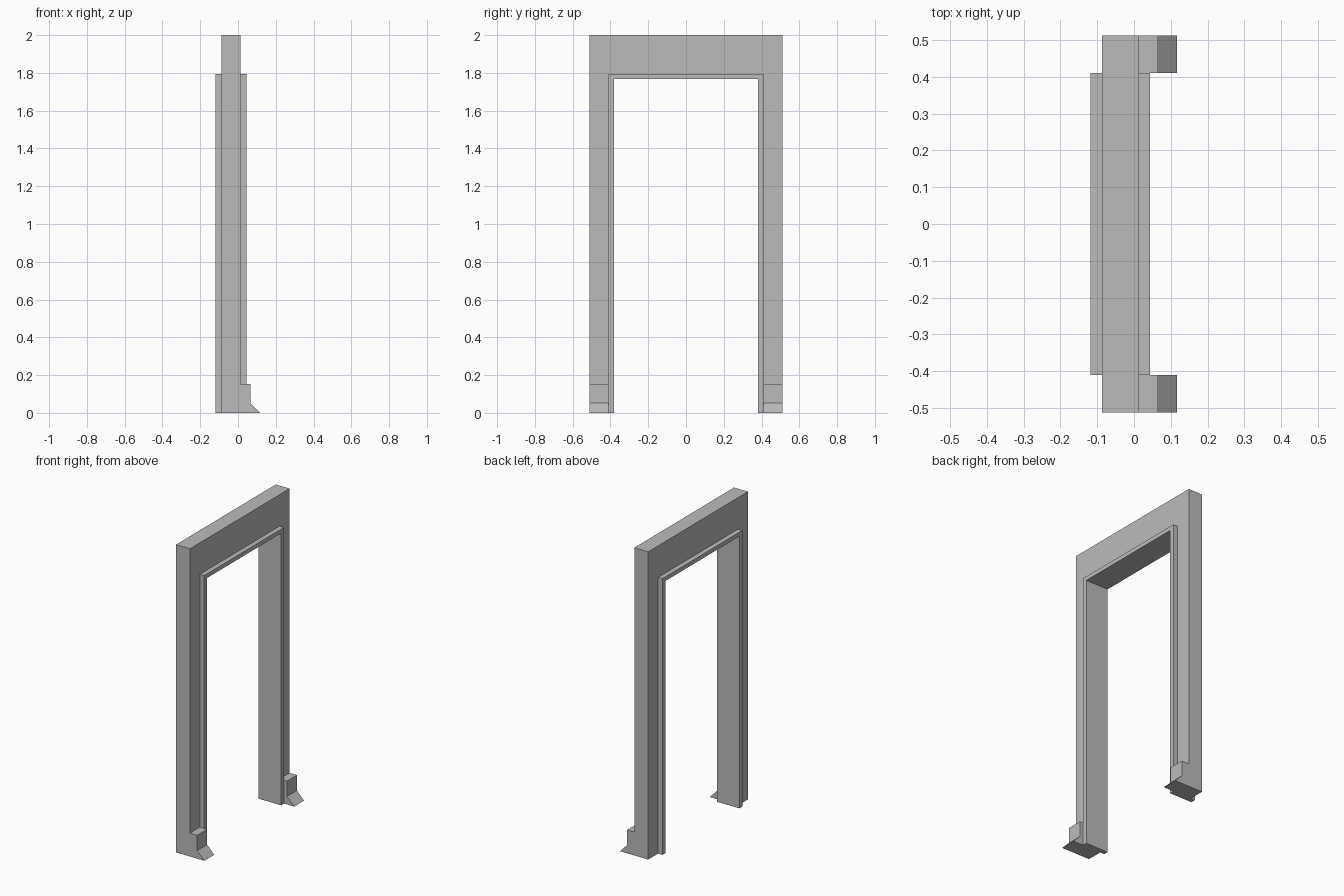
import bpy, bmesh

cube = bpy.data.objects.get("Cube")
if cube:
    bpy.data.objects.remove(cube, do_unlink=True)

grey = bpy.data.materials.new("stone grey")
grey.use_nodes = True
colour = (0.5, 0.5, 0.5, 1)
grey.diffuse_color = colour
grey.node_tree.nodes["Principled BSDF"].inputs["Base Color"].default_value = colour


def extrude(name, points, direction):
    """Extrude a closed outline along a direction into a solid part."""
    bm = bmesh.new()
    face = bm.faces.new([bm.verts.new(p) for p in points])
    result = bmesh.ops.extrude_face_region(bm, geom=[face], use_keep_orig=True)
    moved = [v for v in result["geom"] if isinstance(v, bmesh.types.BMVert)]
    bmesh.ops.translate(bm, verts=moved, vec=direction)
    bmesh.ops.recalc_face_normals(bm, faces=bm.faces)
    mesh = bpy.data.meshes.new(name)
    bm.to_mesh(mesh)
    bm.free()
    mesh.materials.append(grey)
    obj = bpy.data.objects.new(name, mesh)
    bpy.context.collection.objects.link(obj)
    return obj


def arch(name, x0, x1, outer, inner, top, under):
    """Square arch: two posts joined by a lintel."""
    outline = [(-outer, 0), (-outer, top), (outer, top), (outer, 0),
               (inner, 0), (inner, under), (-inner, under), (-inner, 0)]
    return extrude(name, [(x0, y, z) for y, z in outline], (x1 - x0, 0, 0))


# Broad surround and the thin, deeper lining inside it
arch("door_surround", -0.087, 0.013, 0.512, 0.41, 2.0, 1.795)
arch("door_lining", -0.118, 0.044, 0.41, 0.38, 1.795, 1.768)

# Plinth block with a flared toe at the foot of each post
plinth = [(-0.087, 0), (-0.087, 0.152), (0.065, 0.152), (0.065, 0.052), (0.117, 0)]
for side, y in (("front", -0.512), ("back", 0.41)):
    extrude(side + "_plinth", [(x, y, z) for x, z in plinth], (0, 0.102, 0))
